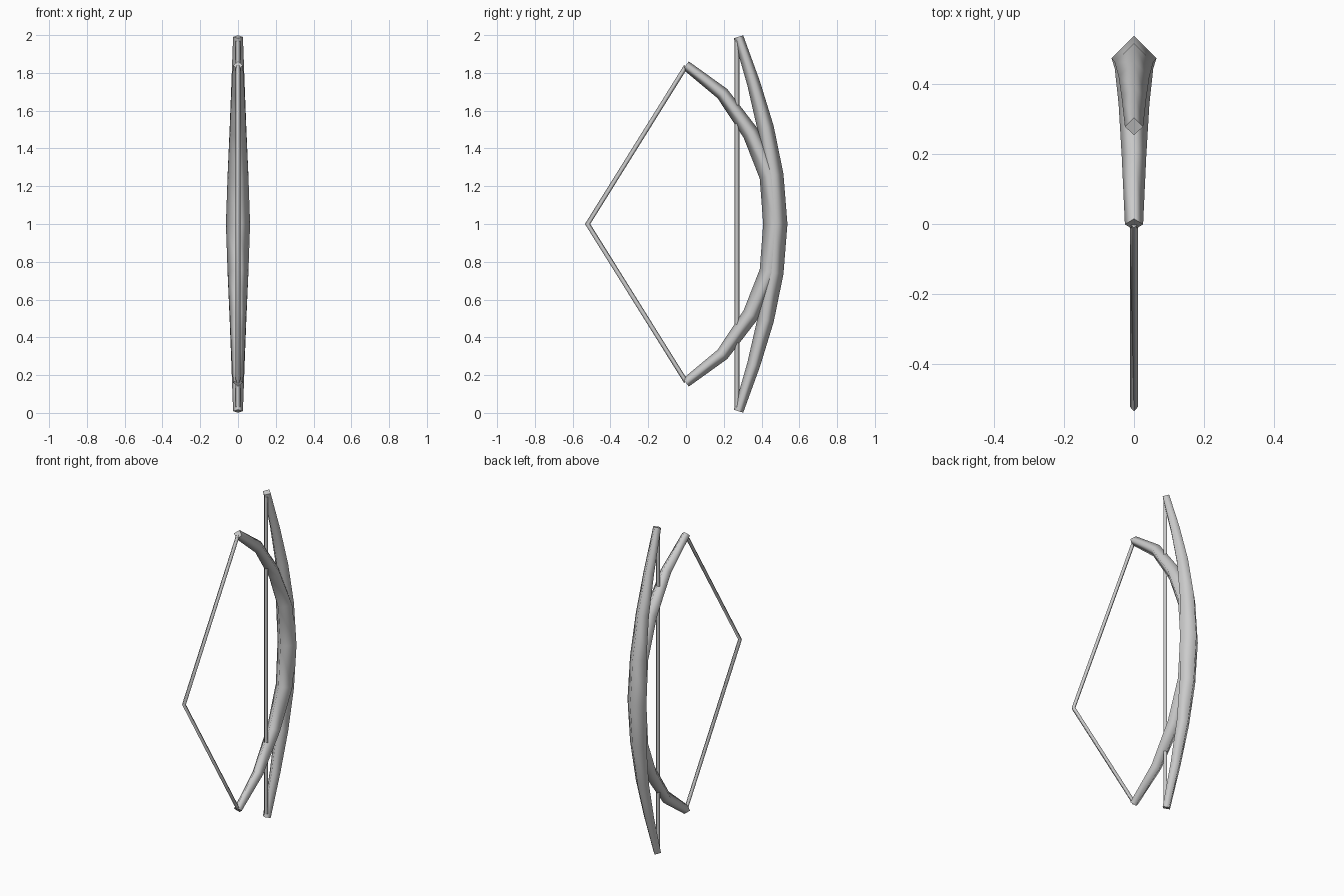
import bpy, bmesh, math
from mathutils import Vector

if "Cube" in bpy.data.objects:
    bpy.data.objects.remove(bpy.data.objects["Cube"])


def sweep(name, pts, radii):
    """Four-sided diamond tube along a path in the YZ plane, mitred at the joints."""
    bm = bmesh.new()
    P = [Vector((0, y, z)) for y, z in pts]
    side = Vector((1, 0, 0))
    rings = []
    for i, (p, r) in enumerate(zip(P, radii)):
        a = (p - P[i - 1]).normalized() if i else None
        b = (P[i + 1] - p).normalized() if i < len(P) - 1 else None
        t = ((a or b) + (b or a)).normalized()
        mitre = 1 / max(0.4, t.dot(b or a))
        n = side.cross(t) * mitre
        rings.append([bm.verts.new(p + r * v) for v in (side, n, -side, -n)])
    for lo, hi in zip(rings, rings[1:]):
        for k in range(4):
            j = (k + 1) % 4
            bm.faces.new((lo[k], lo[j], hi[j], hi[k]))
    bm.faces.new(rings[0][::-1])
    bm.faces.new(rings[-1])
    bmesh.ops.recalc_face_normals(bm, faces=bm.faces)
    # smooth sides, crisp end caps
    for f in bm.faces:
        f.smooth = True
    for ring in (rings[0], rings[-1]):
        for k in range(4):
            bm.edges.get((ring[k], ring[(k + 1) % 4])).smooth = False
    me = bpy.data.meshes.new(name)
    bm.to_mesh(me)
    bm.free()
    ob = bpy.data.objects.new(name, me)
    bpy.context.collection.objects.link(ob)
    return ob


def bow(name, half):
    """Mirror the upper limb (y, z, radius) about z = 1 and sweep the full bow."""
    full = [(y, 2 - z, r) for y, z, r in half[:0:-1]] + half
    return sweep(name, [p[:2] for p in full], [p[2] for p in full])


# bow at rest and bow at full draw
bow("resting_bow", [(0.473, 1, 0.064), (0.461, 1.26, 0.055), (0.421, 1.51, 0.044),
                    (0.358, 1.745, 0.035), (0.278, 1.991, 0.026)])
bow("drawn_bow", [(0.473, 1, 0.064), (0.444, 1.255, 0.055), (0.343, 1.48, 0.044),
                  (0.193, 1.69, 0.035), (-0.001, 1.84, 0.026)])

# strings
sweep("resting_string", [(0.27, 0.02), (0.27, 1.98)], [0.012] * 2)
sweep("drawn_string", [(0, 0.165), (-0.521, 1), (0, 1.835)], [0.012] * 3)
